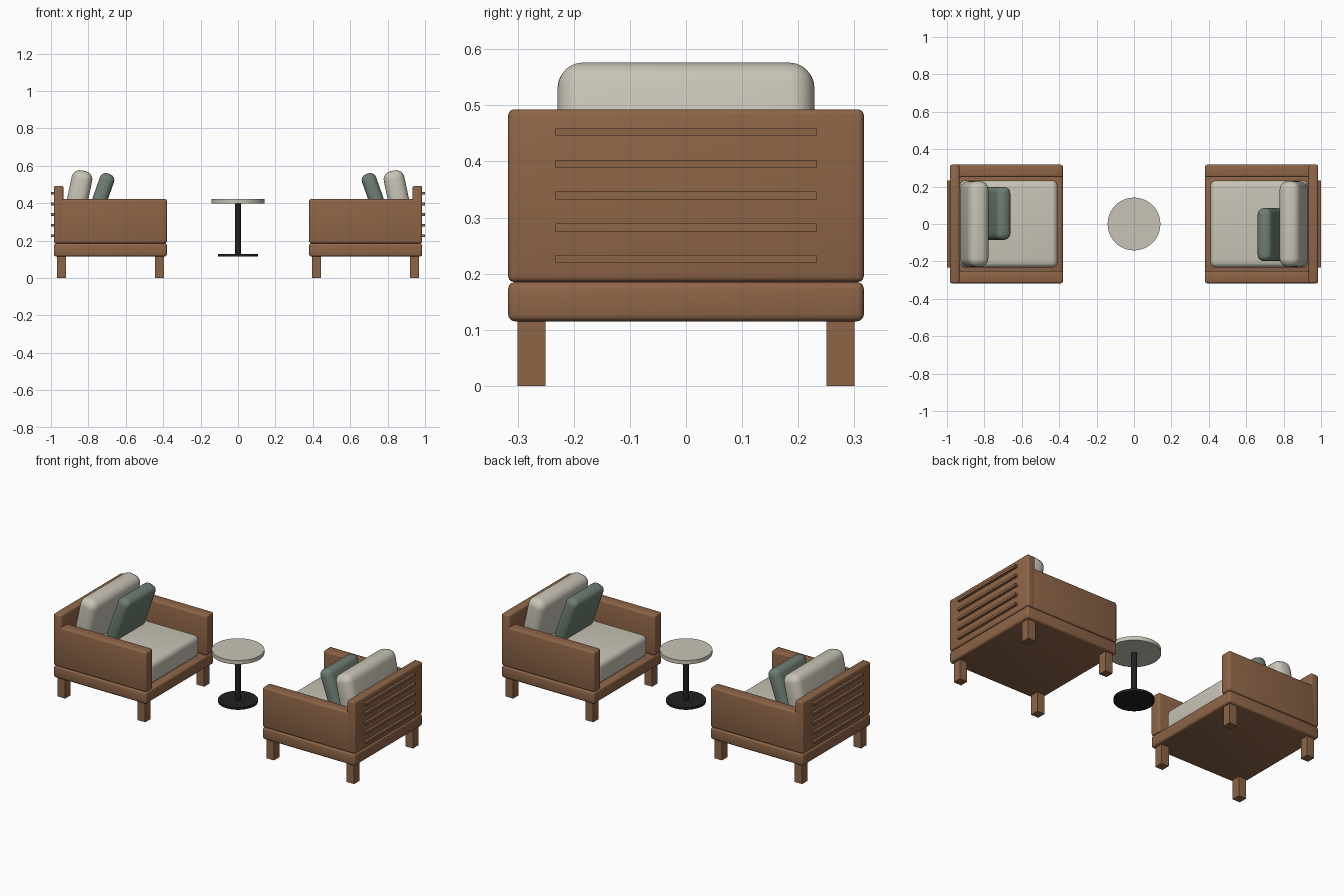
import bpy, bmesh, math
from mathutils import Matrix

if "Cube" in bpy.data.objects:
    bpy.data.objects.remove(bpy.data.objects["Cube"])


def material(name, rgb):
    m = bpy.data.materials.new(name)
    m.diffuse_color = (*rgb, 1)
    m.use_nodes = True
    m.node_tree.nodes["Principled BSDF"].inputs["Base Color"].default_value = m.diffuse_color
    return m


WOOD = material("warm wood", (0.27, 0.13, 0.064))
FABRIC = material("cream fabric", (0.58, 0.55, 0.47))
STONE = material("cream table top", (0.58, 0.55, 0.47))
GREEN = material("sage fabric", (0.155, 0.21, 0.17))
BLACK = material("black metal", (0.015, 0.015, 0.017))


def finish(bm, name, mat, matrix=Matrix()):
    mesh = bpy.data.meshes.new(name)
    bm.to_mesh(mesh)
    bm.free()
    mesh.materials.append(mat)
    ob = bpy.data.objects.new(name, mesh)
    bpy.context.collection.objects.link(ob)
    ob.matrix_world = matrix
    bpy.ops.object.select_all(action='DESELECT')
    ob.select_set(True)
    bpy.context.view_layer.objects.active = ob
    bpy.ops.object.shade_smooth_by_angle(angle=math.radians(35))
    return ob


def box(name, mat, centre, size, place, radius=0.0, segments=3, tilt=0.0):
    """Box with rounded edges, tilted about y, then moved by the chair placement."""
    bm = bmesh.new()
    bmesh.ops.create_cube(bm, size=1)
    bmesh.ops.scale(bm, vec=size, verts=bm.verts)
    if radius:
        bmesh.ops.bevel(bm, geom=bm.edges[:], offset=radius, segments=segments,
                        profile=0.5, affect='EDGES')
    matrix = place @ Matrix.Translation(centre) @ Matrix.Rotation(tilt, 4, 'Y')
    return finish(bm, name, mat, matrix)


def span(name, mat, x, y, z, place, radius=0.0, segments=3):
    """Box given by its limits along each axis."""
    lims = (x, y, z)
    return box(name, mat, [(a + b) / 2 for a, b in lims],
               [b - a for a, b in lims], place, radius, segments)


def disc(name, mat, radius, z0, z1, sides=48):
    bm = bmesh.new()
    bmesh.ops.create_cone(bm, cap_ends=True, segments=sides, radius1=radius,
                          radius2=radius, depth=z1 - z0)
    finish(bm, name, mat, Matrix.Translation((0, 0, (z0 + z1) / 2)))


def armchair(side, place):
    # timber frame
    span(side + "_base", WOOD, (0.38, 0.985), (-0.317, 0.317), (0.115, 0.185), place, 0.012)
    span(side + "_back", WOOD, (0.933, 0.985), (-0.317, 0.317), (0.185, 0.493), place, 0.011)
    for s, label in ((-1, "front"), (1, "rear")):
        y = sorted((s * 0.25, s * 0.317))
        span(f"{side}_{label}_arm", WOOD, (0.38, 0.985), y, (0.185, 0.422), place, 0.011)
        for x, end in ((0.396, "inner"), (0.919, "outer")):
            y = sorted((s * 0.25, s * 0.30))
            span(f"{side}_{label}_{end}_leg", WOOD, (x, x + 0.049), y, (0, 0.12), place)
    # slats on the outside of the back
    for i in range(5):
        z = 0.226 + i * 0.0565
        span(f"{side}_slat_{i + 1}", WOOD, (0.98, 1.0), (-0.233, 0.233),
             (z - 0.007, z + 0.007), place)
    # upholstery
    span(side + "_seat_cushion", FABRIC, (0.408, 0.932), (-0.233, 0.233),
         (0.183, 0.312), place, 0.032, 5)
    box(side + "_back_cushion", FABRIC, (0.854, 0, 0.437), (0.112, 0.458, 0.278),
        place, 0.045, 6, math.radians(-12))
    box(side + "_pillow", GREEN, (0.737, -0.057, 0.423), (0.08, 0.284, 0.284),
        place, 0.034, 6, math.radians(-19.5))


# two chairs facing each other
armchair("right", Matrix())
armchair("left", Matrix.Rotation(math.pi, 4, 'Z'))

# side table
disc("table_top", STONE, 0.141, 0.399, 0.422)
disc("table_pole", BLACK, 0.016, 0.12, 0.402, 24)
disc("table_foot", BLACK, 0.107, 0.115, 0.128)
